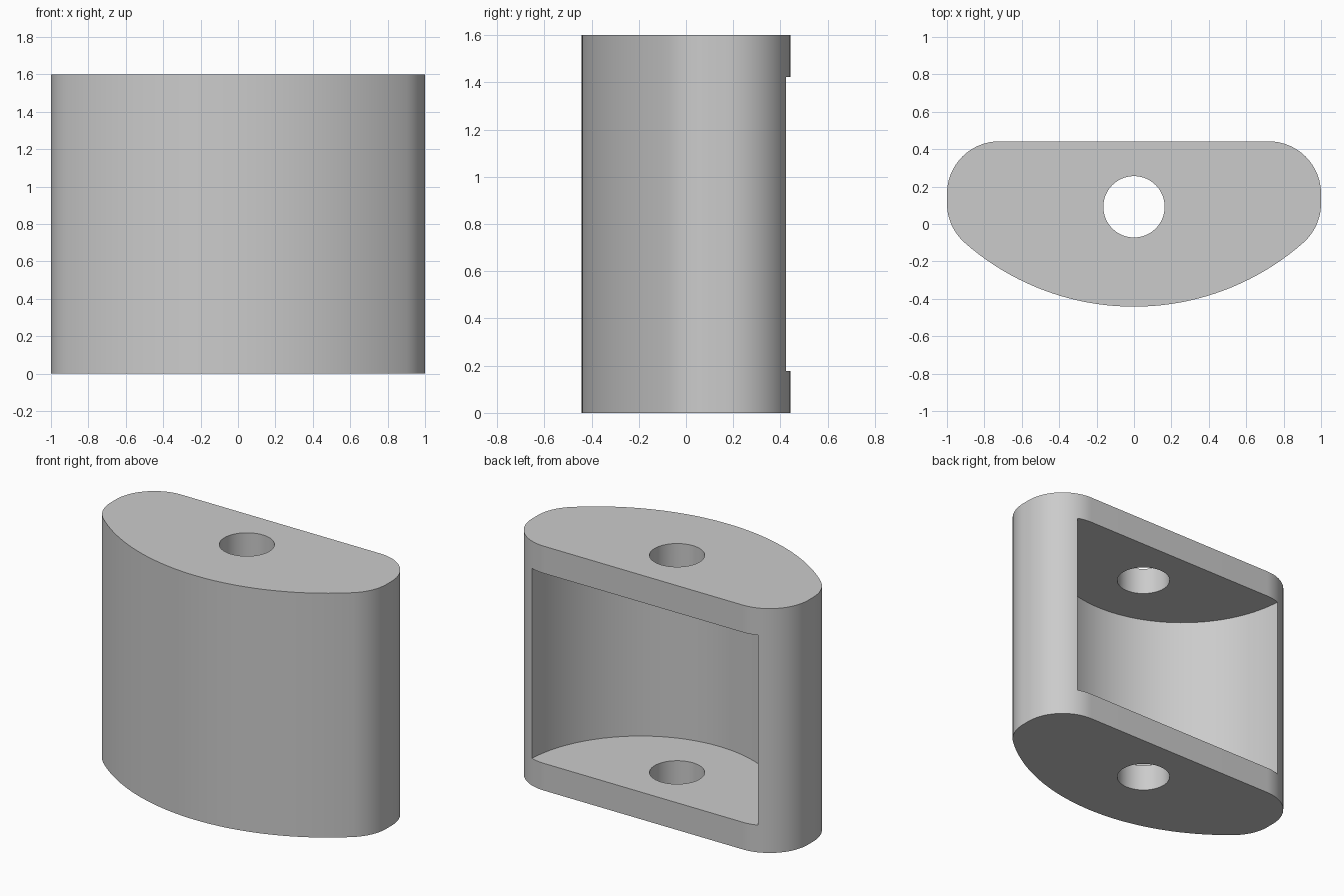
import bpy, bmesh
from math import sin, cos, pi, atan2

cube = bpy.data.objects.get("Cube")
if cube:
    bpy.data.objects.remove(cube, do_unlink=True)

grey = bpy.data.materials.new("light grey")
grey.use_nodes = True
grey.diffuse_color = (0.6, 0.6, 0.6, 1)
grey.node_tree.nodes["Principled BSDF"].inputs["Base Color"].default_value = (0.6, 0.6, 0.6, 1)


def arc(cx, cy, r, start, end, steps):
    """Points on a circular arc, both ends included."""
    angles = [start + (end - start) * i / steps for i in range(steps + 1)]
    return [(cx + r * cos(a), cy + r * sin(a)) for a in angles]


def prism(name, outline, bottom, top):
    """Extrude a counter-clockwise outline from bottom to top."""
    bm = bmesh.new()
    face = bm.faces.new([bm.verts.new((x, y, bottom)) for x, y in outline])
    extruded = bmesh.ops.extrude_face_region(bm, geom=[face])["geom"]
    verts = [g for g in extruded if isinstance(g, bmesh.types.BMVert)]
    bmesh.ops.translate(bm, verts=verts, vec=(0, 0, top - bottom))
    bmesh.ops.recalc_face_normals(bm, faces=bm.faces)
    mesh = bpy.data.meshes.new(name)
    bm.to_mesh(mesh)
    bm.free()
    mesh.materials.append(grey)
    obj = bpy.data.objects.new(name, mesh)
    bpy.context.collection.objects.link(obj)
    return obj


# Body: bowed front, rounded sides, flat back
HEIGHT, BOW_R, BOW_Y = 1.6, 1.37, 0.928
CORNER_R, CORNER_X, FRONT_Y, BACK_Y = 0.28, 0.72, 0.11, 0.162
join = atan2(FRONT_Y - BOW_Y, CORNER_X)
right_half = (arc(0, BOW_Y, BOW_R, -pi / 2, join, 20)
              + arc(CORNER_X, FRONT_Y, CORNER_R, join, 0, 14)[1:]
              + arc(CORNER_X, BACK_Y, CORNER_R, 0, pi / 2, 24))
left_half = [(-x, y) for x, y in reversed(right_half[1:])]
body = prism("body", right_half + left_half, 0, HEIGHT)

# Cutters: round-walled pocket open at the back, and a vertical bore
pocket_outline = arc(0, 0.47, 0.82, -pi, 0, 64) + [(0.82, 0.7), (-0.82, 0.7)]
cutters = [prism("pocket_cutter", pocket_outline, 0.178, HEIGHT - 0.178),
           prism("bore_cutter", arc(0, 0.092, 0.164, 0, 2 * pi, 64)[:-1], -0.2, HEIGHT + 0.2)]

bpy.ops.object.select_all(action="DESELECT")
body.select_set(True)
bpy.context.view_layer.objects.active = body
for cutter in cutters:
    cutter.hide_render = True
    cut = body.modifiers.new(cutter.name, "BOOLEAN")
    cut.operation, cut.solver, cut.object = "DIFFERENCE", "EXACT", cutter
    bpy.ops.object.modifier_apply(modifier=cut.name)
    bpy.data.objects.remove(cutter, do_unlink=True)

bpy.ops.object.shade_smooth_by_angle(angle=pi / 6)
